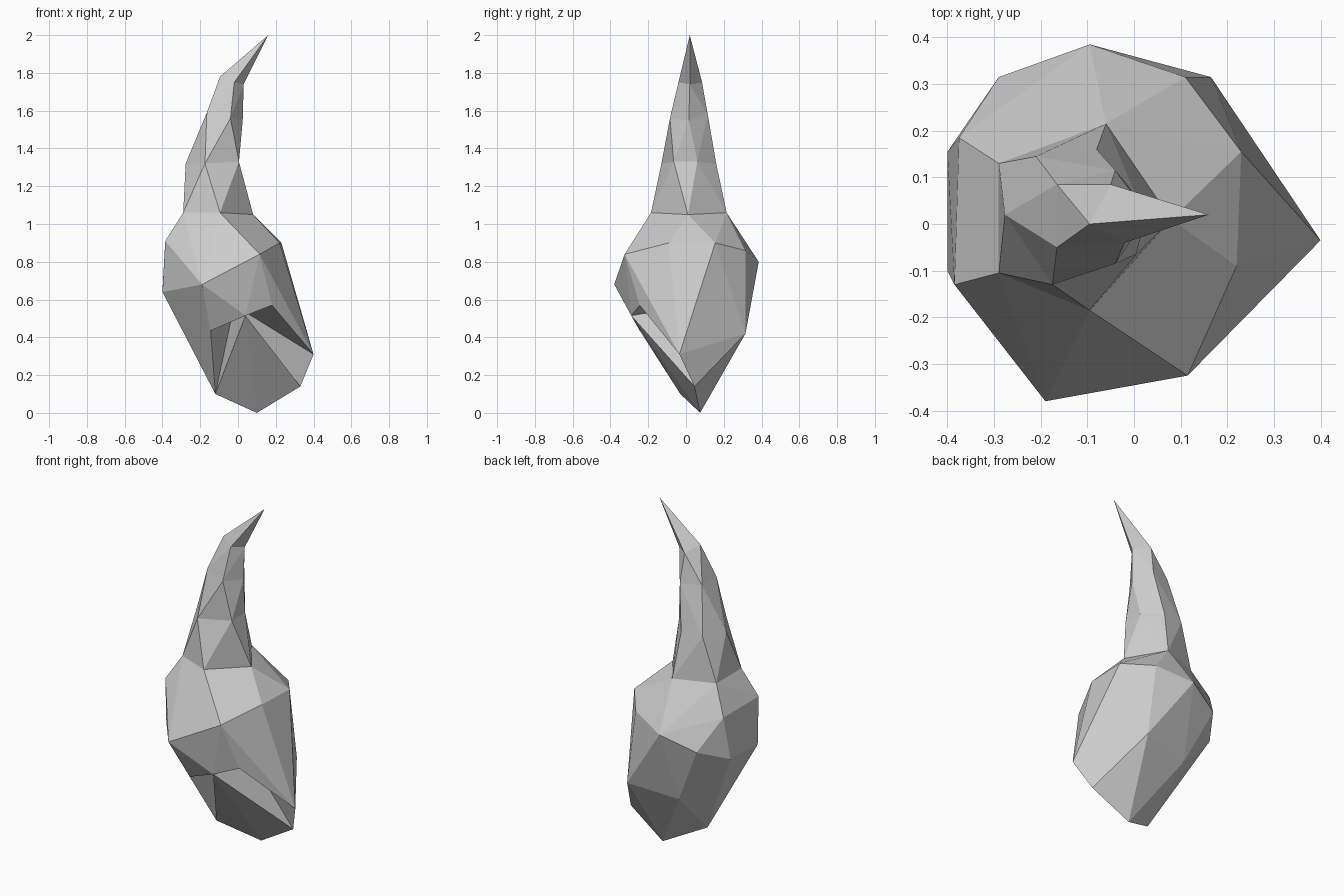
import bpy
import bmesh
from mathutils import Vector

default_cube = bpy.data.objects.get("Cube")
if default_cube:
    bpy.data.objects.remove(default_cube, do_unlink=True)

# Single stone grey material
grey = bpy.data.materials.new("stone_grey")
grey.use_nodes = True
colour = (0.6, 0.6, 0.6, 1)
grey.diffuse_color = colour
grey.node_tree.nodes["Principled BSDF"].inputs["Base Color"].default_value = colour


def add_hull(bm, points, open_groups=()):
    """Wrap points in a faceted shell, leaving each open group uncapped."""
    verts = [bm.verts.new(p) for p in points]
    bmesh.ops.convex_hull(bm, input=verts, use_existing_faces=False)
    mine = set(v for v in verts if v.is_valid)
    for group in open_groups:
        keys = {Vector(p).freeze() for p in group}
        caps = [f for f in bm.faces
                if all(v in mine and v.co.copy().freeze() in keys for v in f.verts)]
        bmesh.ops.delete(bm, geom=caps, context='FACES')


def finish(bm, name):
    bmesh.ops.remove_doubles(bm, verts=bm.verts, dist=0.001)
    loose = [v for v in bm.verts if not v.link_faces]
    bmesh.ops.delete(bm, geom=loose, context='VERTS')
    bmesh.ops.recalc_face_normals(bm, faces=bm.faces)
    mesh = bpy.data.meshes.new(name)
    bm.to_mesh(mesh)
    bm.free()
    mesh.materials.append(grey)
    obj = bpy.data.objects.new(name, mesh)
    bpy.context.collection.objects.link(obj)
    return obj


# Cross-sections of the curved horn, from the waist to the tip
waist = [(-.29, -.105, 1.06), (-.095, -.185, 1.06), (.08, .01, 1.05),
         (-.06, .215, 1.06), (-.29, .13, 1.06)]
horn_low = [(-.277, .02, 1.32), (-.175, -.13, 1.32), (.005, -.065, 1.33),
            (.005, .06, 1.33), (-.08, .16, 1.32), (-.21, .145, 1.32)]
horn_mid = [(-.165, -.05, 1.59), (-.04, -.085, 1.56), (.025, .015, 1.55),
            (-.04, .115, 1.58), (-.165, .085, 1.59)]
horn_high = [(-.095, 0, 1.78), (-.02, -.04, 1.75), (.03, .02, 1.74),
             (-.05, .085, 1.75)]
tip = [(.16, .02, 2)]

# Bulb: shoulder, belly and base corners
shoulder = [(-.385, -.13, .91), (-.375, .185, .9), (.11, .315, .86),
            (.23, .155, .9), (.22, -.09, .9), (.115, -.325, .84)]
belly = [(-.095, .385, .8), (-.29, .315, .72), (-.4, .155, .65),
         (-.4, -.1, .64), (-.19, -.38, .68)]
base = [(.165, .315, .42), (-.133, .257, .38), (.1, .075, 0)]

# Rim of the front hollow and its deepest point
rim = [(-.145, -.245, .435), (.04, -.29, .515), (.18, -.245, .57),
       (.4, -.035, .31), (.33, .045, .14), (-.12, -.03, .1)]
hollow = (-.02, .05, .57)

# Horn: one faceted segment between each pair of sections
bm = bmesh.new()
sections = [waist, horn_low, horn_mid, horn_high, tip]
for lower, upper in zip(sections, sections[1:]):
    add_hull(bm, lower + upper, (lower, upper))
finish(bm, "horn")

# Bulb: faceted shell, open at the waist, with the front hollow pushed in
bm = bmesh.new()
add_hull(bm, waist + shoulder + belly + base + rim, (rim,))
rim_edges = [e for e in bm.edges if e.is_boundary]
deep = bm.verts.new(hollow)
for edge in rim_edges:
    bm.faces.new((edge.verts[0], edge.verts[1], deep))
waist_height = min(p[2] for p in waist) - .01
caps = [f for f in bm.faces if all(v.co.z > waist_height for v in f.verts)]
bmesh.ops.delete(bm, geom=caps, context='FACES')
finish(bm, "bulb")
